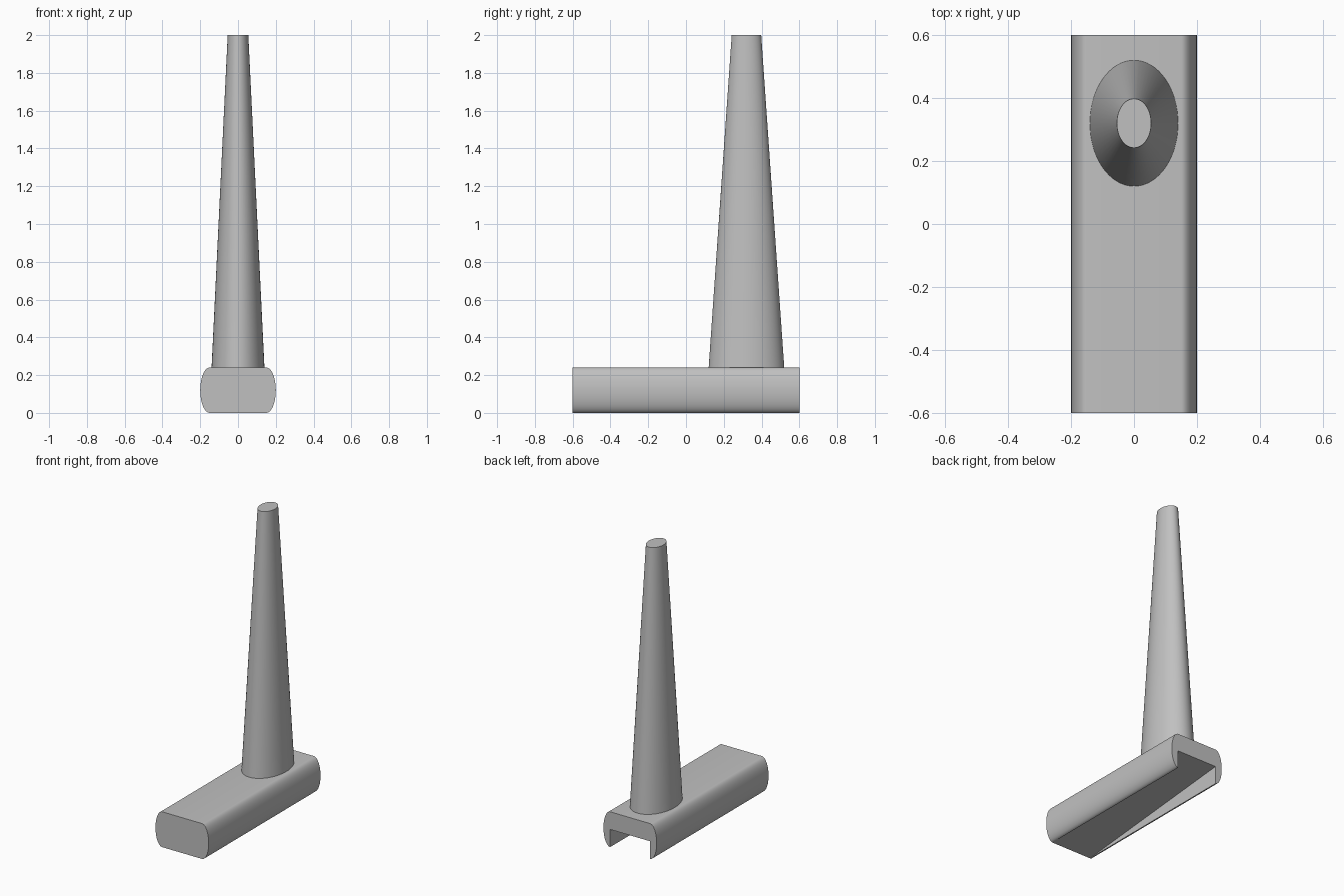
import bpy, bmesh, math

if "Cube" in bpy.data.objects:
    bpy.data.objects.remove(bpy.data.objects["Cube"], do_unlink=True)

grey = bpy.data.materials.new("light_grey")
grey.use_nodes = True
COLOUR = (0.53, 0.53, 0.53, 1)
grey.diffuse_color = COLOUR
grey.node_tree.nodes["Principled BSDF"].inputs["Base Color"].default_value = COLOUR


def finish(bm, name):
    bmesh.ops.recalc_face_normals(bm, faces=bm.faces[:])
    mesh = bpy.data.meshes.new(name)
    bm.to_mesh(mesh)
    bm.free()
    mesh.materials.append(grey)
    obj = bpy.data.objects.new(name, mesh)
    bpy.context.collection.objects.link(obj)
    bpy.ops.object.select_all(action="DESELECT")
    obj.select_set(True)
    bpy.context.view_layer.objects.active = obj
    bpy.ops.object.shade_smooth_by_angle(angle=math.radians(30))
    return obj


# Base: flat top and bottom, bulging sides, wedge-shaped slot underneath
FLAT, BULGE, HALF_H, HALF_L, SLOT = 0.15, 0.05, 0.12, 0.6, 0.12
STEPS = 24
side = []
for i in range(STEPS + 1):
    a = math.pi * (i / STEPS - 0.5)
    side.append((FLAT + BULGE * math.cos(a), HALF_H + HALF_H * math.sin(a)))
outline = side + [(-x, z) for x, z in reversed(side)]

bm = bmesh.new()
front = [bm.verts.new((x, -HALF_L, z)) for x, z in outline]
back = [bm.verts.new((x, HALF_L, z)) for x, z in outline]
slot_l = bm.verts.new((-FLAT, HALF_L, SLOT))
slot_r = bm.verts.new((FLAT, HALF_L, SLOT))
for i in range(len(outline) - 1):
    bm.faces.new((front[i], front[i + 1], back[i + 1], back[i]))
bm.faces.new(front)
bm.faces.new(back + [slot_l, slot_r])
# slot walls and its sloping roof
bm.faces.new((front[0], back[0], slot_r))
bm.faces.new((front[-1], slot_l, back[-1]))
bm.faces.new((front[0], slot_r, slot_l, front[-1]))
finish(bm, "base")

# Post: tapered elliptical column standing towards the back
bm = bmesh.new()
bmesh.ops.create_cone(bm, cap_ends=True, segments=64,
                      radius1=0.2, radius2=0.078, depth=1.76)
bmesh.ops.scale(bm, vec=(0.7, 1, 1), verts=bm.verts[:])
bmesh.ops.translate(bm, vec=(0, 0.32, 1.12), verts=bm.verts[:])
finish(bm, "post")
